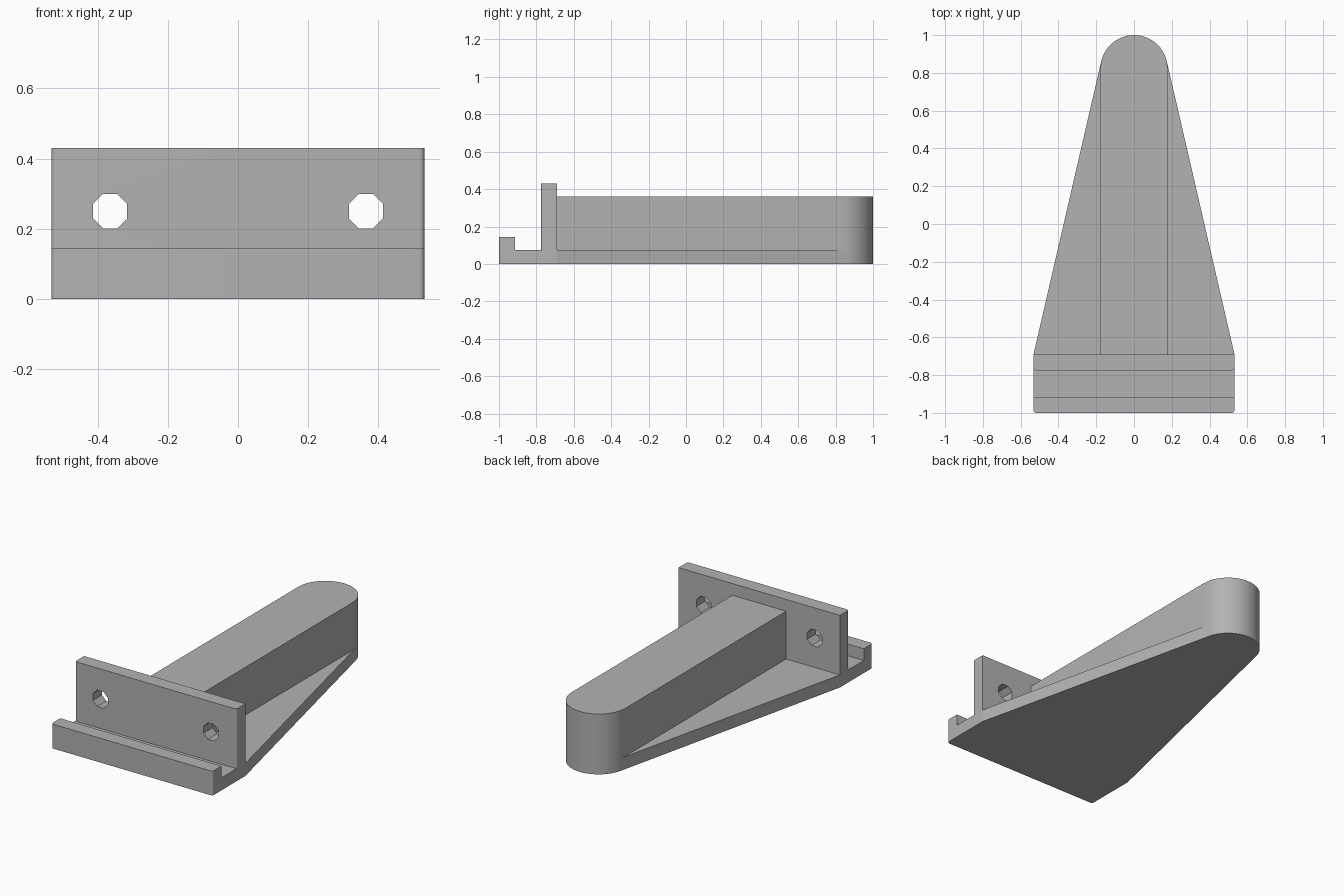
import bpy, bmesh
from math import sin, cos, pi, radians, atan2, asin, hypot

cube = bpy.data.objects.get("Cube")
if cube:
    bpy.data.objects.remove(cube)

# Main dimensions
HALF_W, FRONT, WALL_FRONT, WALL_BACK = 0.532, -1.0, -0.775, -0.69
TIP_R = 0.178
TIP_Y = 1.0 - TIP_R
BASE_H, BEAM_H, WALL_H, LIP_H = 0.075, 0.36, 0.43, 0.145
EMBED = 0.04
CORNER = 0.015

grey = bpy.data.materials.new("plain_grey")
grey.use_nodes = True
COLOUR = (0.45, 0.45, 0.45, 1)
grey.diffuse_color = COLOUR
grey.node_tree.nodes["Principled BSDF"].inputs["Base Color"].default_value = COLOUR


def prism(name, outline, z0, z1):
    """Extrude a counter-clockwise outline between two heights."""
    bm = bmesh.new()
    face = bm.faces.new([bm.verts.new((x, y, z0)) for x, y in outline])
    top = bmesh.ops.extrude_face_region(bm, geom=[face])["geom"]
    moved = [v for v in top if isinstance(v, bmesh.types.BMVert)]
    bmesh.ops.translate(bm, verts=moved, vec=(0, 0, z1 - z0))
    bmesh.ops.recalc_face_normals(bm, faces=bm.faces)
    mesh = bpy.data.meshes.new(name)
    bm.to_mesh(mesh)
    bm.free()
    mesh.materials.append(grey)
    obj = bpy.data.objects.new(name, mesh)
    bpy.context.collection.objects.link(obj)
    return obj


def arc(cx, cy, r, a0, a1, steps):
    angles = [a0 + (a1 - a0) * i / steps for i in range(steps + 1)]
    return [(cx + r * cos(a), cy + r * sin(a)) for a in angles]


def front_corners(y):
    """Two rounded front corners, left to right."""
    x, cy = HALF_W - CORNER, y + CORNER
    return (arc(-x, cy, CORNER, pi, 1.5 * pi, 9)
            + arc(x, cy, CORNER, 1.5 * pi, 2 * pi, 9))


def apply_boolean(target, tool, operation):
    mod = target.modifiers.new(tool.name, "BOOLEAN")
    mod.operation, mod.solver, mod.object = operation, "EXACT", tool
    bpy.context.view_layer.objects.active = target
    bpy.ops.object.modifier_apply(modifier=mod.name)
    bpy.data.objects.remove(tool)


# Angle at which the tapered sides meet the rounded tip
dy = TIP_Y - WALL_BACK
tangent = asin(TIP_R / hypot(HALF_W, dy)) - (pi / 2 - atan2(dy, HALF_W))
tangent = abs(tangent)
tip = arc(0, TIP_Y, TIP_R, tangent, pi - tangent, 24)

# Tapered base plate
bracket = prism("bracket", front_corners(FRONT) + [(HALF_W, WALL_BACK)] + tip
                + [(-HALF_W, WALL_BACK)], 0, BASE_H)

# Front lip, upright wall and round-ended beam
lip = prism("front_lip", front_corners(FRONT)
            + [(HALF_W, -0.915), (-HALF_W, -0.915)], EMBED, LIP_H)
wall = prism("upright_wall", front_corners(WALL_FRONT)
             + [(HALF_W, WALL_BACK), (-HALF_W, WALL_BACK)], EMBED, WALL_H)
beam = prism("beam", [(-TIP_R, WALL_BACK - EMBED), (TIP_R, WALL_BACK - EMBED),
                      (TIP_R, TIP_Y)] + tip + [(-TIP_R, TIP_Y)], EMBED, BEAM_H)
for part in (lip, wall, beam):
    apply_boolean(bracket, part, "UNION")

# Octagonal screw holes through the wall
for side in (-1, 1):
    hole = prism("hole_cutter", arc(0, 0, 0.053, pi / 8, 15 * pi / 8, 7), -0.1, 0.1)
    hole.hide_render = True
    hole.rotation_euler.x = pi / 2
    hole.location = (side * 0.365, (WALL_FRONT + WALL_BACK) / 2, 0.25)
    bpy.context.view_layer.update()
    apply_boolean(bracket, hole, "DIFFERENCE")

# Merge leftover coplanar faces and shade the round surfaces
bm = bmesh.new()
bm.from_mesh(bracket.data)
bmesh.ops.remove_doubles(bm, verts=bm.verts, dist=0.0002)
bmesh.ops.dissolve_limit(bm, angle_limit=radians(0.5), verts=bm.verts, edges=bm.edges)
bm.to_mesh(bracket.data)
bm.free()
bpy.ops.object.select_all(action="DESELECT")
bracket.select_set(True)
bpy.context.view_layer.objects.active = bracket
bpy.ops.object.shade_smooth_by_angle(angle=radians(11.5))
